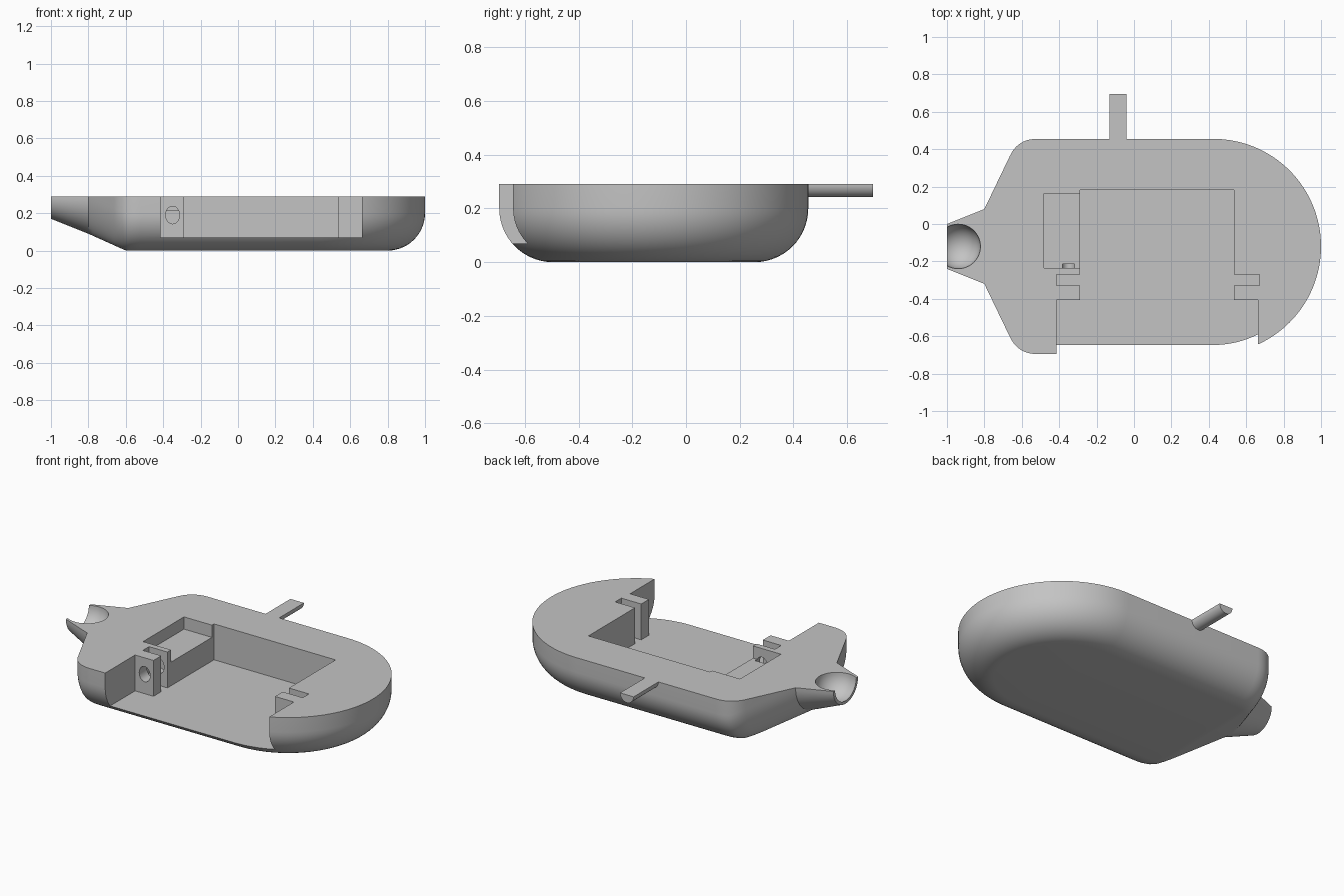
import bpy, bmesh, math
from mathutils import Matrix, Vector

old = bpy.data.objects.get("Cube")
if old:
    bpy.data.objects.remove(old, do_unlink=True)

TOP, MID_Y, FILLET, HALF_W = 0.29, -0.12, 0.2, 0.575

grey = bpy.data.materials.new("light_grey")
grey.use_nodes = True
grey.diffuse_color = (0.55, 0.55, 0.55, 1)
grey.node_tree.nodes["Principled BSDF"].inputs["Base Color"].default_value = grey.diffuse_color


def make_object(name, bm):
    bmesh.ops.recalc_face_normals(bm, faces=bm.faces[:])
    mesh = bpy.data.meshes.new(name)
    bm.to_mesh(mesh)
    bm.free()
    obj = bpy.data.objects.new(name, mesh)
    mesh.materials.append(grey)
    bpy.context.collection.objects.link(obj)
    return obj


def select_only(obj):
    bpy.ops.object.select_all(action='DESELECT')
    obj.select_set(True)
    bpy.context.view_layer.objects.active = obj


def box(name, x, y, z):
    bm = bmesh.new()
    bmesh.ops.create_cube(bm, size=1)
    for v in bm.verts:
        v.co = Vector([lo + (c + 0.5) * (hi - lo) for c, (lo, hi) in zip(v.co, (x, y, z))])
    return make_object(name, bm)


def rod(name, axis, start, end, ru, rv):
    """Elliptical rod along X or Y; ru is its horizontal radius, rv its vertical one."""
    start, end = Vector(start), Vector(end)
    bm = bmesh.new()
    bmesh.ops.create_cone(bm, cap_ends=True, segments=40, radius1=1, radius2=1,
                          depth=(end - start).length)
    scale = Matrix.Diagonal((rv, ru, 1, 1) if axis == 'Y' else (ru, rv, 1, 1))
    if axis == 'X':
        scale = Matrix.Diagonal((rv, ru, 1, 1))
    turn = Matrix.Rotation(math.pi / 2, 4, 'Y')
    if axis == 'Y':
        turn = Matrix.Rotation(math.pi / 2, 4, 'Z') @ turn
    bm.transform(Matrix.Translation((start + end) / 2) @ turn @ scale)
    return make_object(name, bm)


def cut(obj, cutter):
    cutter.hide_render = True
    mod = obj.modifiers.new("cut", 'BOOLEAN')
    mod.operation, mod.solver, mod.object = 'DIFFERENCE', 'EXACT', cutter
    select_only(obj)
    bpy.ops.object.modifier_apply(modifier=mod.name)
    bpy.data.objects.remove(cutter, do_unlink=True)


# Hull stations: x, half width, turn of the side around the round end
stations = [(-1, 0.12, 0), (-0.9, 0.16, 0)]
stations += [(-0.8 + 0.137 * k / 6, 0.2 + 0.285 * k / 6, 0) for k in range(6)]
p0, p1, p2 = Vector((-0.663, 0.485)), Vector((-0.62, HALF_W)), Vector((-0.52, HALF_W))
for k in range(11):
    t = k / 10
    p = p0 * (1 - t) ** 2 + p1 * 2 * t * (1 - t) + p2 * t * t
    stations.append((p.x, p.y, 0))
stations += [(0.425, HALF_W, math.pi / 2 * k / 32) for k in range(33)]


# Hull: loft of rounded sections, ending in a half-cone nozzle on the right
def section(x, width, turn):
    depth = TOP if x > -0.6 else TOP - 0.45 * (-0.6 - x)
    if x < -0.8:
        depth = width
    radius = min(FILLET, width)
    side = [(0, TOP)]
    for k in range(15):
        a = math.pi / 2 * k / 14
        side.append((radius * (1 - math.cos(a)), TOP - depth + radius * (1 - math.sin(a))))
    half = [(x + (width - i) * math.sin(turn), (width - i) * math.cos(turn), z) for i, z in side]
    return ([(px, MID_Y + py, z) for px, py, z in half]
            + [(px, MID_Y - py, z) for px, py, z in reversed(half)])


bm = bmesh.new()
rings = [[bm.verts.new(p) for p in section(*s)] for s in stations]
for a, b in zip(rings, rings[1:]):
    for i in range(len(a)):
        j = (i + 1) % len(a)
        bm.faces.new((a[i], a[j], b[j], b[i]))
bm.faces.new(rings[0])
bmesh.ops.remove_doubles(bm, verts=bm.verts[:], dist=0.0002)
hull = make_object("hull_half", bm)

# Main compartment, wider opening at the front, and shallow side pocket
FLOOR, ABOVE = 0.07, 0.4
cut(hull, box("main_compartment", (-0.29, 0.535), (-0.9, 0.182), (FLOOR, ABOVE)))
cut(hull, box("front_opening", (-0.415, 0.663), (-0.9, -0.405), (FLOOR, ABOVE)))
cut(hull, box("side_pocket", (-0.48, -0.28), (-0.235, 0.162), (0.215, ABOVE)))
cut(hull, rod("pocket_recess", 'X', (-0.515, MID_Y, TOP), (-0.47, MID_Y, TOP), 0.1, 0.1))

# Slots behind the two front tabs, with holes through the tabs
for name, x0, x1, hole in (("right", -0.415, -0.28, -0.35), ("left", 0.525, 0.67, 0.6)):
    cut(hull, box(name + "_slot", (x0, x1), (-0.33, -0.27), (FLOOR, ABOVE)))
    cut(hull, rod(name + "_hole", 'Y', (hole, -0.45, 0.19), (hole, -0.215, 0.19), 0.037, 0.047))

# Ball socket in the nozzle
bm = bmesh.new()
bmesh.ops.create_uvsphere(bm, u_segments=48, v_segments=24, radius=0.119)
bm.transform(Matrix.Translation((-0.94, MID_Y, TOP)))
cut(hull, make_object("ball_socket", bm))

# Half-round peg on the back
peg = rod("back_peg", 'Y', (-0.085, 0.455, TOP), (-0.085, 0.695, TOP), 0.046, 0.048)
cut(peg, box("peg_trim", (-0.3, 0.1), (0.3, 0.9), (TOP, ABOVE)))

for obj in (hull, peg):
    select_only(obj)
    bpy.ops.object.shade_smooth_by_angle(angle=math.radians(30))
